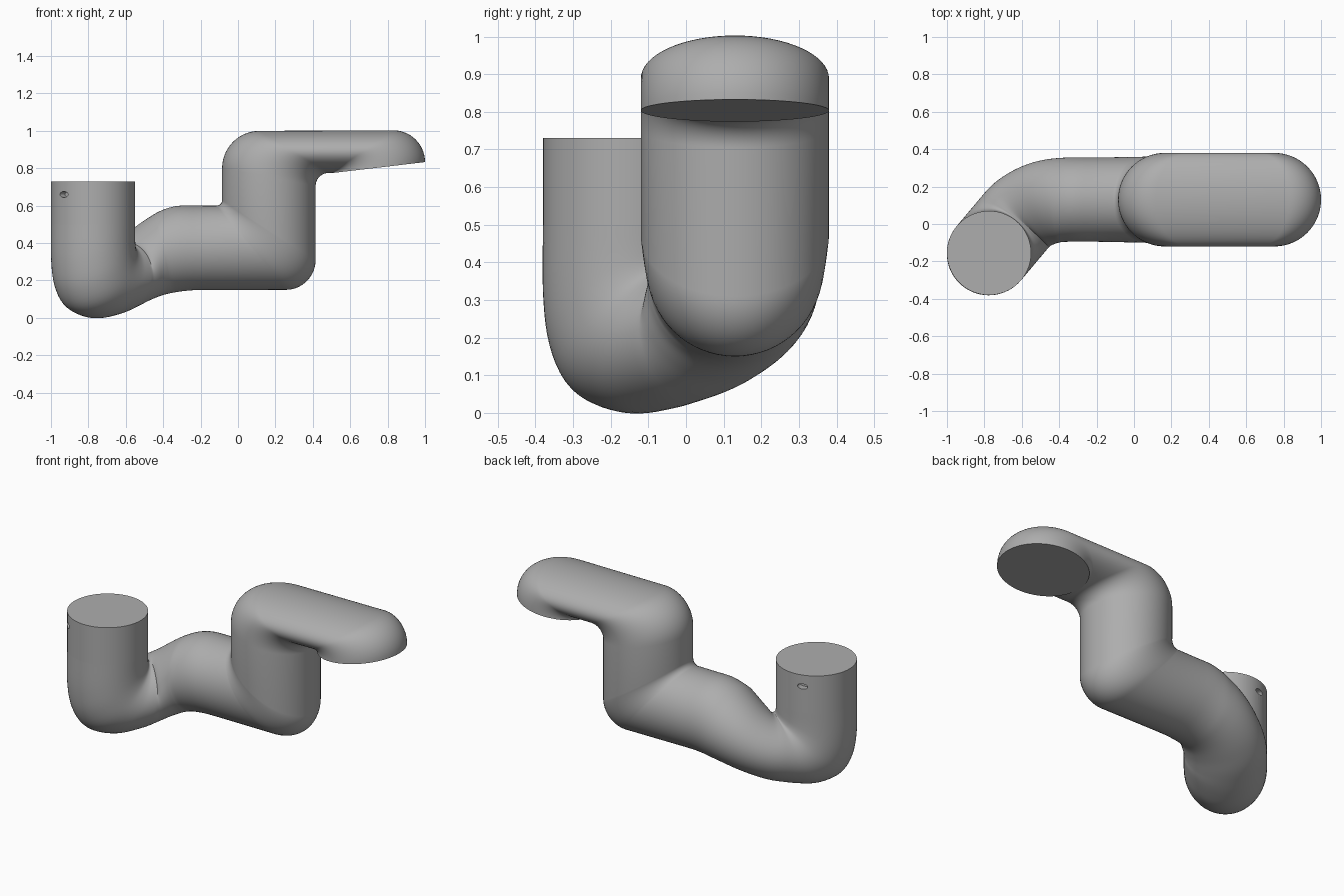
import bpy, bmesh
from math import sin, cos, pi, radians
from mathutils import Vector

if "Cube" in bpy.data.objects:
    bpy.data.objects.remove(bpy.data.objects["Cube"], do_unlink=True)

SEG = 64
R_SOCKET, R_RISER, Y_ARM = 0.225, 0.25, 0.13
START = Vector((-0.775, -0.155))
TURN, BEND_START, BEND_R = radians(50), 0.225, 0.316

grey = bpy.data.materials.new("plain grey")
grey.use_nodes = True
grey.diffuse_color = (0.42, 0.42, 0.42, 1)
grey.node_tree.nodes["Principled BSDF"].inputs["Base Color"].default_value = (0.42, 0.42, 0.42, 1)


def finish(obj):
    obj.data.materials.clear()
    obj.data.materials.append(grey)
    bpy.ops.object.select_all(action='DESELECT')
    obj.select_set(True)
    bpy.context.view_layer.objects.active = obj
    bpy.ops.object.shade_smooth_by_angle(angle=radians(40))


def heading(s):
    """Direction of travel in plan after distance s."""
    return min(TURN, max(0, TURN - (s - BEND_START) / BEND_R))


def plan(s, z):
    """Point on the pipe's plan path: straight, arc, straight."""
    p = START + Vector((cos(TURN), sin(TURN))) * min(s, BEND_START)
    if s > BEND_START:
        a = heading(s)
        p += BEND_R * Vector((sin(TURN) - sin(a), cos(a) - cos(TURN)))
        p.x += max(0, s - BEND_START - BEND_R * TURN)
    return Vector((p.x, p.y, z))


def spline(a, b, c, d, t):
    return [0.5 * (2 * q + (r - p) * t + (2 * p - 5 * q + 4 * r - s) * t * t
                   + (3 * q - p - 3 * r + s) * t ** 3) for p, q, r, s in zip(a, b, c, d)]


# Each ring: under side point, upper side point, plan heading, half width
rings = []

# Lower bend: distance and height of the under side, then of the upper side
bend = [(-.225, .5, .225, .5), (-.225, .3, .225, .455), (-.2, .15, .225, .43),
        (-.13, .045, .227, .415), (0, 0, .23, .41), (.13, .01, .235, .41),
        (.27, .045, .25, .415), (.38, .085, .29, .445), (.48, .12, .38, .515),
        (.56, .138, .47, .57), (.65, .148, .56, .598), (.75, .15, .66, .6)]
for i in range(len(bend) - 1):
    around = [bend[min(max(i + k, 0), len(bend) - 1)] for k in (-1, 0, 1, 2)]
    for j in range(5):
        sa, za, sb, zb = spline(*around, j / 5)
        rings.append((plan(sa, za), plan(sb, zb), heading((sa + sb) / 2), R_SOCKET))


def elbow(travel, outward, outer, ro, inner, ri, flip, w0=R_RISER, steps=14):
    """Mitred elbow with separate outer and inner corner radii."""
    e, n = Vector(travel), Vector(outward)
    for k in range(steps + 1):
        t = pi / 2 * k / steps
        pts = []
        for corner, r in ((outer, ro), (inner, ri)):
            p = Vector(corner) - (e + n) * r + (n * cos(t) + e * sin(t)) * r
            pts.append(Vector((p.x, Y_ARM, p.y)))
        if flip:
            pts.reverse()
        rings.append((*pts, 0, w0 + (R_RISER - w0) * k / steps))


# Riser foot, riser top, and the downturned end of the arm
elbow((1, 0), (0, -1), (.415, .15), .16, (-.085, .6), .03, False, 0.23)
elbow((0, 1), (-1, 0), (-.085, 1), .2, (.415, .775), .07, True)
elbow((1, 0), (0, 1), (1, 1.003), .17, (.5, .775), 0.001, True)

# Pipe body
bm = bmesh.new()
loops = []
for a, b, h, w in rings:
    side = Vector((-sin(h), cos(h), 0)) * w
    loops.append([bm.verts.new((a + b) / 2 + (a - b) / 2 * cos(2 * pi * k / SEG)
                               + side * sin(2 * pi * k / SEG)) for k in range(SEG)])
for low, high in zip(loops, loops[1:]):
    for k in range(SEG):
        m = (k + 1) % SEG
        bm.faces.new((low[k], low[m], high[m], high[k]))
bm.faces.new(loops[0])
bm.faces.new(loops[-1])
bmesh.ops.recalc_face_normals(bm, faces=bm.faces)
mesh = bpy.data.meshes.new("pipe_body")
bm.to_mesh(mesh)
bm.free()
body = bpy.data.objects.new("pipe_body", mesh)
bpy.context.collection.objects.link(body)
finish(body)

# Socket collar on the lower end
bpy.ops.mesh.primitive_cylinder_add(vertices=SEG, radius=R_SOCKET, depth=0.23,
                                    location=(*START, 0.615), rotation=(0, 0, TURN))
socket = bpy.context.object
socket.name = "socket_collar"

# Two small oval pin holes in the collar
for angle in (radians(226), radians(105)):
    spot = START + R_SOCKET * Vector((cos(angle), sin(angle)))
    bpy.ops.mesh.primitive_cylinder_add(vertices=24, radius=1, depth=0.08,
                                        location=(*spot, 0.66), rotation=(pi / 2, 0, angle + pi / 2))
    cutter = bpy.context.object
    cutter.name = "pin_hole_cutter"
    cutter.scale = (0.03, 0.016, 1)
    cutter.hide_render = True
    cut = socket.modifiers.new("pin hole", 'BOOLEAN')
    cut.operation, cut.solver, cut.object = 'DIFFERENCE', 'EXACT', cutter
    bpy.context.view_layer.objects.active = socket
    bpy.ops.object.modifier_apply(modifier=cut.name)
    bpy.data.objects.remove(cutter, do_unlink=True)
finish(socket)
